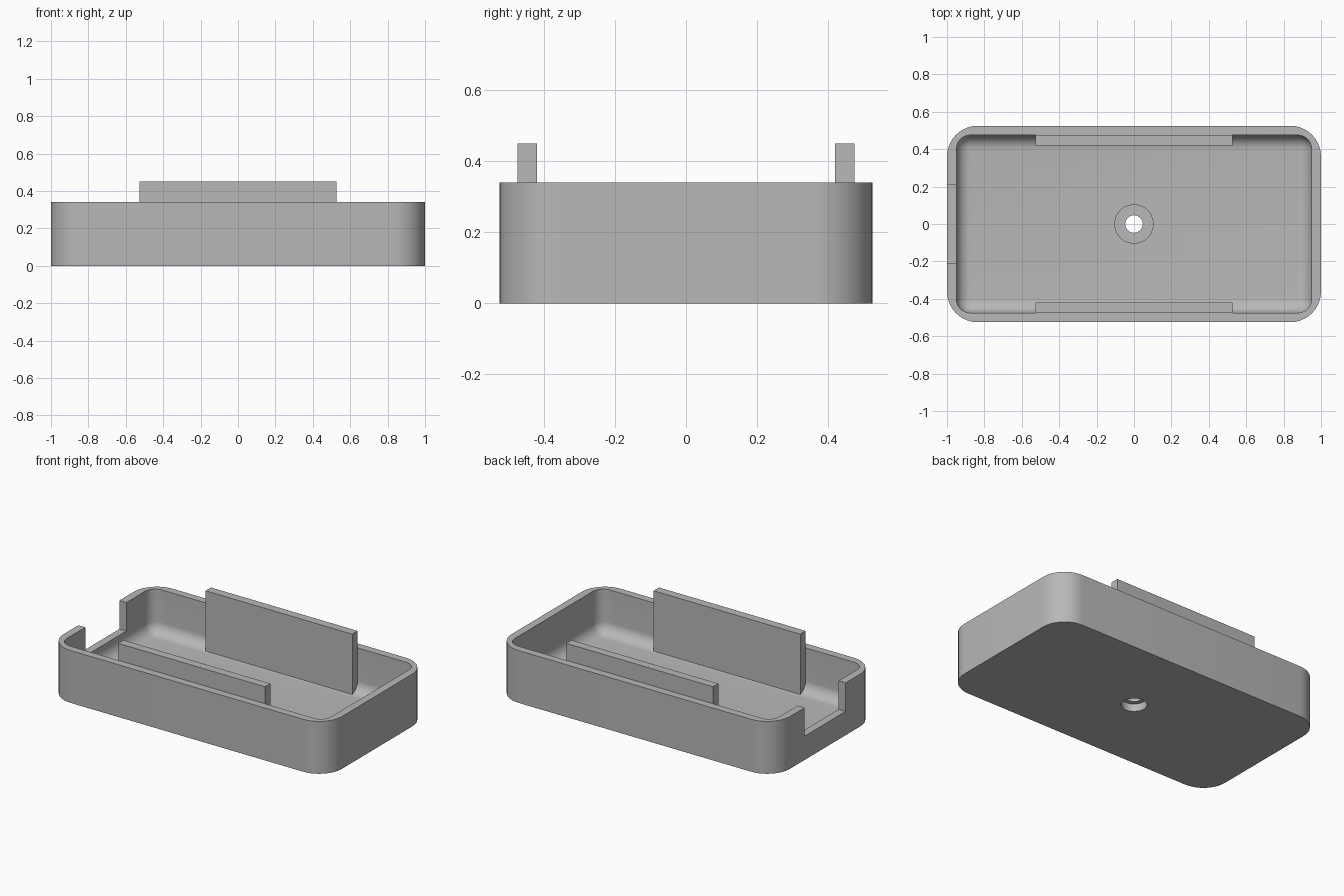
import bpy
import bmesh
import math
from mathutils import Matrix, Vector

default = bpy.data.objects.get("Cube")
if default:
    bpy.data.objects.remove(default, do_unlink=True)

# Single plain plastic colour
grey = bpy.data.materials.new("grey_plastic")
grey.use_nodes = True
COLOUR = (0.48, 0.48, 0.48, 1)
grey.diffuse_color = COLOUR
grey.node_tree.nodes["Principled BSDF"].inputs["Base Color"].default_value = COLOUR


def finish(name, bm):
    mesh = bpy.data.meshes.new(name)
    bmesh.ops.recalc_face_normals(bm, faces=bm.faces)
    bm.to_mesh(mesh)
    bm.free()
    mesh.materials.append(grey)
    obj = bpy.data.objects.new(name, mesh)
    bpy.context.collection.objects.link(obj)
    return obj


def box(name, low, high, radius=0, vertical_only=False):
    """Box between two corners, with optional rounded edges."""
    low, high = Vector(low), Vector(high)
    bm = bmesh.new()
    place = Matrix.Translation((low + high) / 2) @ Matrix.Diagonal((high - low).to_4d())
    bmesh.ops.create_cube(bm, size=1, matrix=place)
    if radius:
        edges = [e for e in bm.edges if not vertical_only
                 or abs(e.verts[0].co.z - e.verts[1].co.z) > 0.01]
        bmesh.ops.bevel(bm, geom=edges, offset=radius, segments=10,
                        profile=0.5, affect='EDGES', clamp_overlap=True)
    return finish(name, bm)


def cylinder(name, radius, bottom, top):
    bm = bmesh.new()
    bmesh.ops.create_cone(bm, cap_ends=True, segments=48, radius1=radius,
                          radius2=radius, depth=top - bottom,
                          matrix=Matrix.Translation((0, 0, (bottom + top) / 2)))
    return finish(name, bm)


def combine(target, tool, operation):
    """Apply a boolean and discard the tool."""
    mod = target.modifiers.new(tool.name, 'BOOLEAN')
    mod.operation = operation
    mod.solver = 'EXACT'
    mod.object = tool
    bpy.ops.object.select_all(action='DESELECT')
    bpy.context.view_layer.objects.active = target
    target.select_set(True)
    bpy.ops.object.modifier_apply(modifier=mod.name)
    bpy.data.objects.remove(tool, do_unlink=True)


HALF_X, HALF_Y, RIM = 1.0, 0.525, 0.34
WALL, FLOOR = 0.05, 0.055
IN_X, IN_Y = HALF_X - WALL, HALF_Y - WALL

# Tray shell with filleted cavity
tray = box("tray", (-HALF_X, -HALF_Y, 0), (HALF_X, HALF_Y, RIM), 0.165, True)
combine(tray, box("cavity", (-IN_X, -IN_Y, FLOOR), (IN_X, IN_Y, 0.6), 0.075), 'DIFFERENCE')

# Cable notch in the right end wall
combine(tray, box("notch", (-1.1, -0.21, 0.155), (-0.9, 0.21, 0.5)), 'DIFFERENCE')

# Screw boss: raised disc, recess from below, through hole
combine(tray, cylinder("boss", 0.105, 0.02, 0.08), 'UNION')
combine(tray, cylinder("screw_recess", 0.076, -0.1, 0.05), 'DIFFERENCE')
combine(tray, cylinder("screw_hole", 0.047, -0.1, 0.2), 'DIFFERENCE')

bpy.ops.object.select_all(action='DESELECT')
bpy.context.view_layer.objects.active = tray
tray.select_set(True)
bpy.ops.object.shade_smooth_by_angle(angle=math.radians(30))

# Upright clip tabs along the long walls
for name, side in (("front_tab", -1), ("back_tab", 1)):
    ys = sorted((side * 0.42, side * IN_Y))
    box(name, (-0.527, ys[0], FLOOR), (0.527, ys[1], 0.45))
